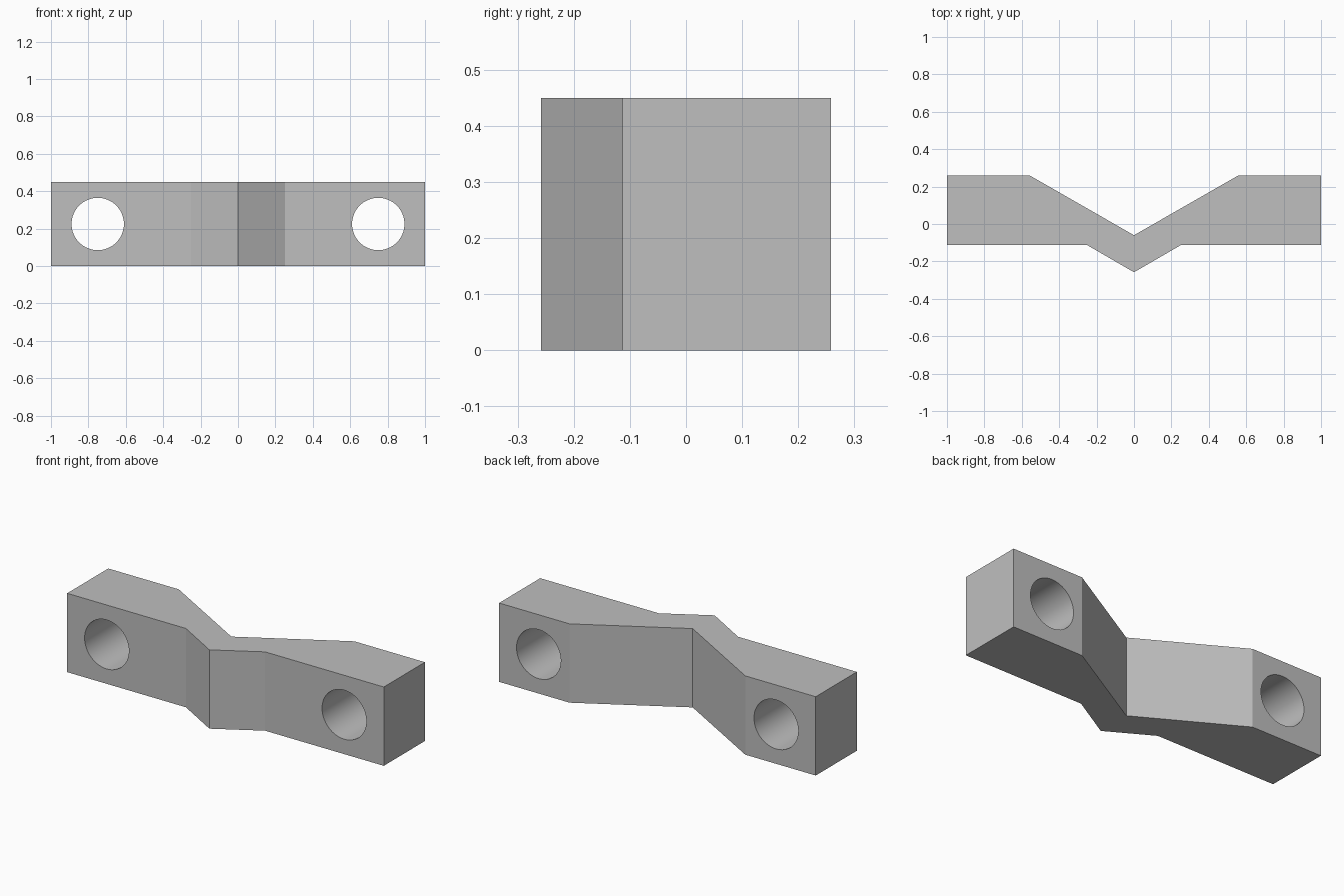
import bpy
import bmesh
from math import radians

HEIGHT = 0.45
HOLE_X, HOLE_RADIUS = 0.75, 0.14

cube = bpy.data.objects.get("Cube")
if cube:
    bpy.data.objects.remove(cube, do_unlink=True)

# Plain grey material
grey = bpy.data.materials.new("plain_grey")
grey.use_nodes = True
colour = (0.52, 0.52, 0.52, 1)
grey.diffuse_color = colour
grey.node_tree.nodes["Principled BSDF"].inputs["Base Color"].default_value = colour

# Left half of the plan outline, mirrored to close the V-shaped bar
half = [(0, -0.258), (0.25, -0.113), (1, -0.113), (1, 0.258), (0.555, 0.258), (0, -0.06)]
outline = half + [(-x, y) for x, y in reversed(half[1:-1])]

bm = bmesh.new()
base = bm.faces.new([bm.verts.new((x, y, 0)) for x, y in outline])
walls = bmesh.ops.extrude_face_region(bm, geom=[base])
top_verts = [v for v in walls["geom"] if isinstance(v, bmesh.types.BMVert)]
bmesh.ops.translate(bm, verts=top_verts, vec=(0, 0, HEIGHT))
bmesh.ops.recalc_face_normals(bm, faces=bm.faces)
mesh = bpy.data.meshes.new("bent_bar")
bm.to_mesh(mesh)
bm.free()
mesh.materials.append(grey)
bar = bpy.data.objects.new("bent_bar", mesh)
bpy.context.collection.objects.link(bar)


# Round hole bored front to back
def bore_hole(x):
    bpy.ops.mesh.primitive_cylinder_add(
        vertices=64, radius=HOLE_RADIUS, depth=1,
        location=(x, 0, HEIGHT / 2), rotation=(radians(90), 0, 0))
    cutter = bpy.context.object
    cutter.name = "hole_cutter"
    cutter.hide_render = True
    cutter.data.materials.append(grey)
    cut = bar.modifiers.new("hole", 'BOOLEAN')
    cut.operation = 'DIFFERENCE'
    cut.solver = 'EXACT'
    cut.object = cutter
    bpy.ops.object.select_all(action='DESELECT')
    bar.select_set(True)
    bpy.context.view_layer.objects.active = bar
    bpy.ops.object.modifier_apply(modifier=cut.name)
    bpy.data.objects.remove(cutter, do_unlink=True)


for side in (-1, 1):
    bore_hole(side * HOLE_X)

# Smooth hole walls, crisp bar edges
bpy.ops.object.shade_smooth_by_angle(angle=radians(20))
